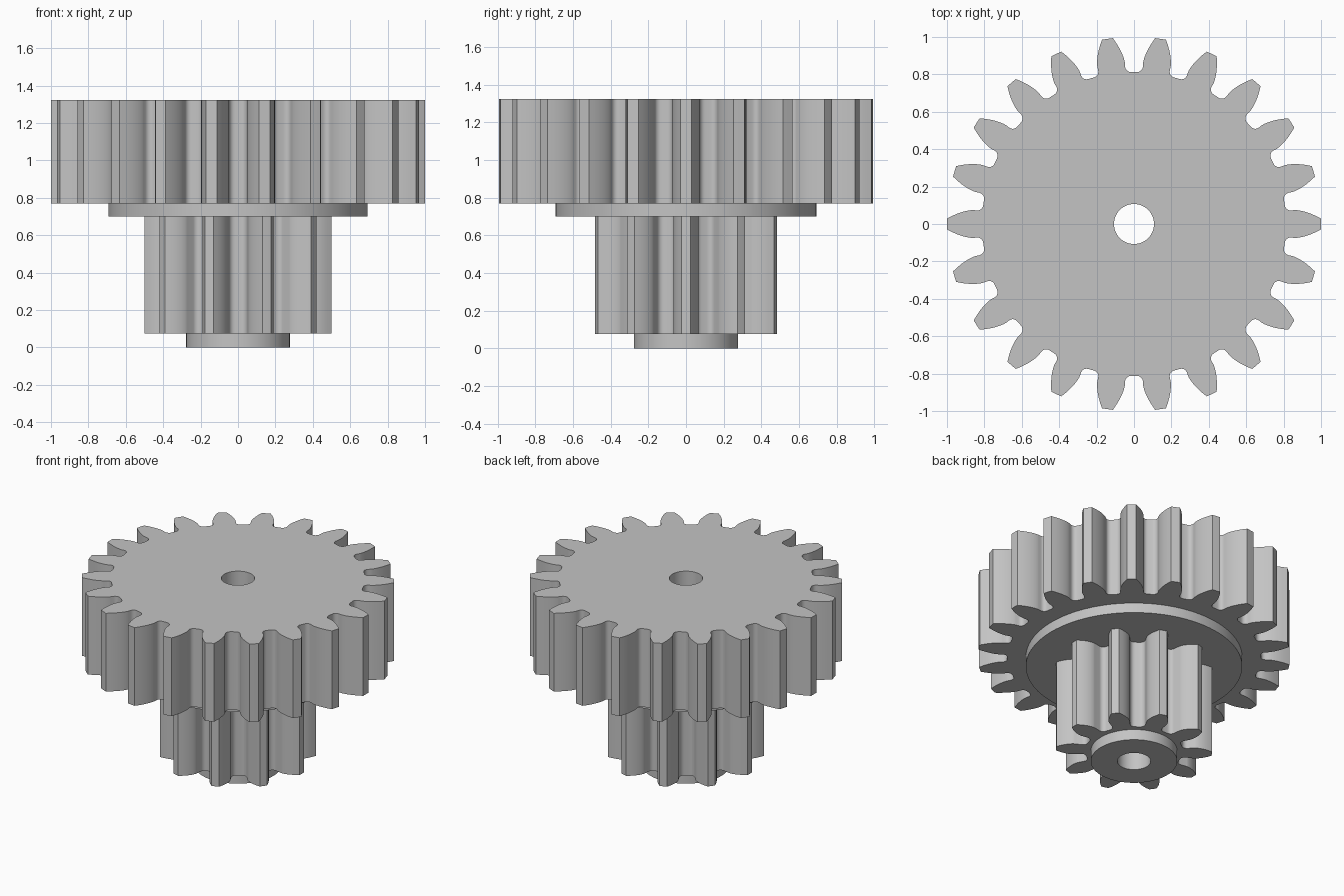
import bpy, bmesh, math

if "Cube" in bpy.data.objects:
    bpy.data.objects.remove(bpy.data.objects["Cube"])

MODULE = 1 / 12          # both gears share one tooth size
PRESSURE = math.radians(20)
BORE = 0.107

grey = bpy.data.materials.new("plain grey")
grey.diffuse_color = (0.55, 0.55, 0.55, 1)
grey.use_nodes = True
grey.node_tree.nodes["Principled BSDF"].inputs["Base Color"].default_value = grey.diffuse_color


def polar(r, a):
    return (r * math.cos(a), r * math.sin(a))


def circle(r, n=72):
    return [polar(r, 2 * math.pi * i / n) for i in range(n)]


def gear_outline(teeth, fillet=0.03, steps=7):
    """Involute tooth with radial feet and rounded roots, repeated round the axis."""
    pitch = MODULE * teeth / 2
    tip, root = pitch + MODULE, pitch - 1.25 * MODULE
    base = pitch * math.cos(PRESSURE)

    def inv(r):
        p = math.acos(min(1, base / r))
        return math.tan(p) - p

    half_base = math.pi / (2 * teeth) + inv(pitch)
    flank = []                                   # (radius, half angle), root to tip
    for i in range(6):
        t = math.pi / 2 * (1 - i / 5)
        flank.append((root + fillet * (1 - math.sin(t)),
                      half_base + fillet / root * (1 - math.cos(t))))
    for i in range(steps + 1):
        r = base + (tip - base) * (i / steps) ** 1.5
        flank.append((r, half_base - inv(r)))
    tooth = [(r, -a) for r, a in flank] + [(tip, 0)] + flank[::-1]
    return [polar(r, a + 2 * math.pi * k / teeth) for k in range(teeth) for r, a in tooth]


def bored_solid(name, outline, z0, z1):
    """Extrude an outline with the shaft hole through its middle."""
    bm = bmesh.new()
    edges = []
    for loop in (outline, circle(BORE, 48)):
        vs = [bm.verts.new((x, y, z0)) for x, y in loop]
        edges += [bm.edges.new((v, vs[(i + 1) % len(vs)])) for i, v in enumerate(vs)]
    bmesh.ops.triangle_fill(bm, edges=edges, use_beauty=True, normal=(0, 0, 1))
    out = bmesh.ops.extrude_face_region(bm, geom=bm.faces[:], use_keep_orig=True)
    top = [g for g in out["geom"] if isinstance(g, bmesh.types.BMVert)]
    bmesh.ops.translate(bm, verts=top, vec=(0, 0, z1 - z0))
    bmesh.ops.recalc_face_normals(bm, faces=bm.faces[:])
    mesh = bpy.data.meshes.new(name)
    bm.to_mesh(mesh)
    bm.free()
    mesh.materials.append(grey)
    ob = bpy.data.objects.new(name, mesh)
    bpy.context.collection.objects.link(ob)
    bpy.ops.object.select_all(action='DESELECT')
    ob.select_set(True)
    bpy.context.view_layer.objects.active = ob
    bpy.ops.object.shade_smooth_by_angle(angle=math.radians(25))


# Stack from the bottom up
bored_solid("bottom_hub", circle(0.277), 0, 0.075)
bored_solid("small_gear", gear_outline(10), 0.075, 0.70)
bored_solid("shoulder_disc", circle(0.693, 96), 0.70, 0.77)
bored_solid("large_gear", gear_outline(22), 0.77, 1.323)
